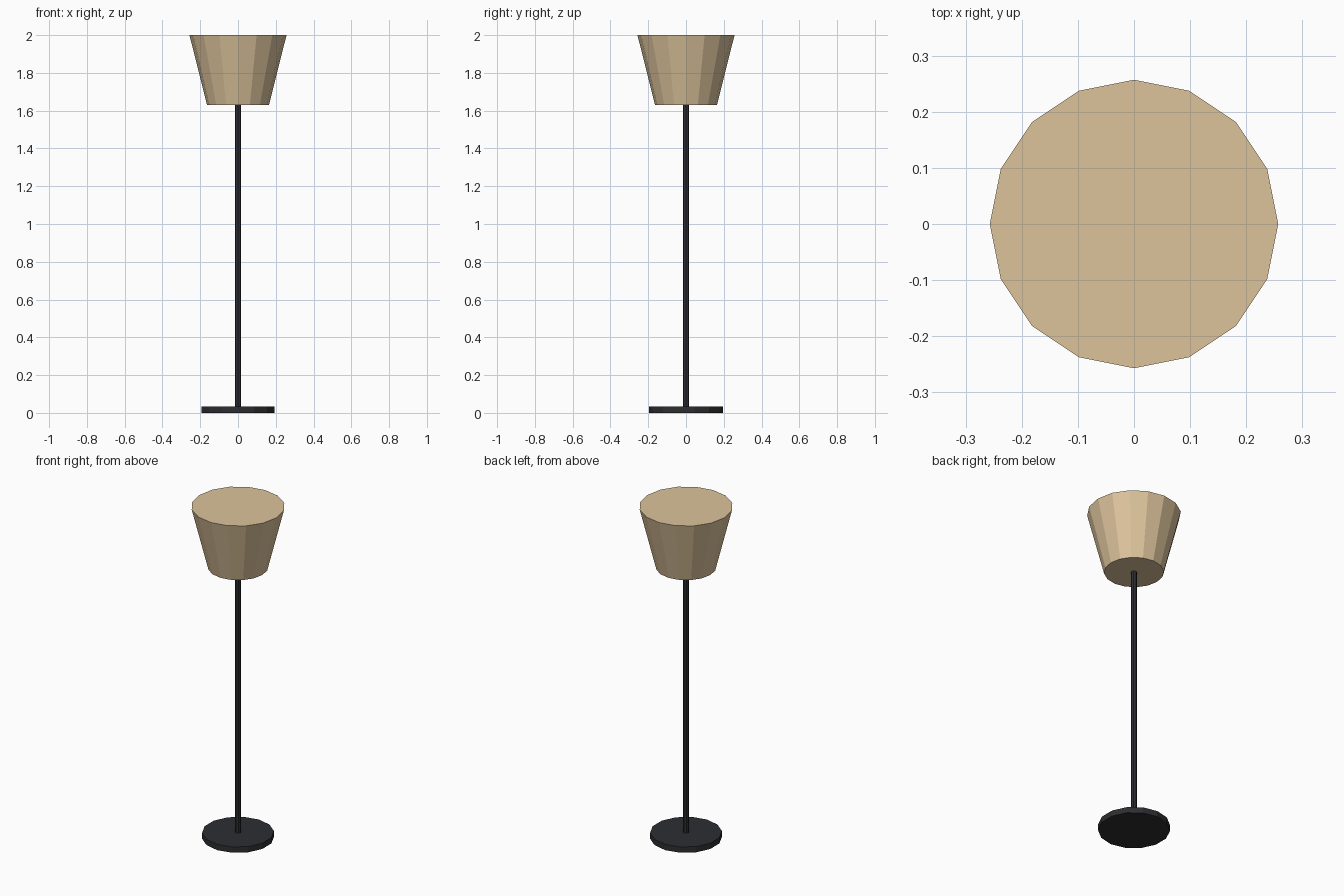
import bpy

if "Cube" in bpy.data.objects:
    bpy.data.objects.remove(bpy.data.objects["Cube"])


def material(name, color):
    mat = bpy.data.materials.new(name)
    mat.diffuse_color = (*color, 1.0)
    mat.use_nodes = True
    mat.node_tree.nodes["Principled BSDF"].inputs["Base Color"].default_value = mat.diffuse_color
    return mat


def frustum(name, sides, r_bottom, r_top, z_bottom, z_top, mat):
    """Capped, flat-shaded round part standing on the z axis."""
    bpy.ops.mesh.primitive_cone_add(
        vertices=sides, radius1=r_bottom, radius2=r_top,
        depth=z_top - z_bottom, end_fill_type='NGON',
        location=(0, 0, (z_bottom + z_top) / 2))
    obj = bpy.context.object
    obj.name = name
    obj.data.materials.append(mat)
    return obj


black_metal = material("black_metal", (0.026, 0.027, 0.031))
tan_fabric = material("tan_fabric", (0.72, 0.55, 0.33))

# Weighted foot disc
frustum("base", 14, 0.197, 0.197, 0.0, 0.035, black_metal)
# Slim upright, just entering the shade
frustum("pole", 8, 0.017, 0.017, 0.03, 1.64, black_metal)
# Closed shade, wider at the top
frustum("lamp_shade", 16, 0.164, 0.257, 1.63, 2.0, tan_fabric)
